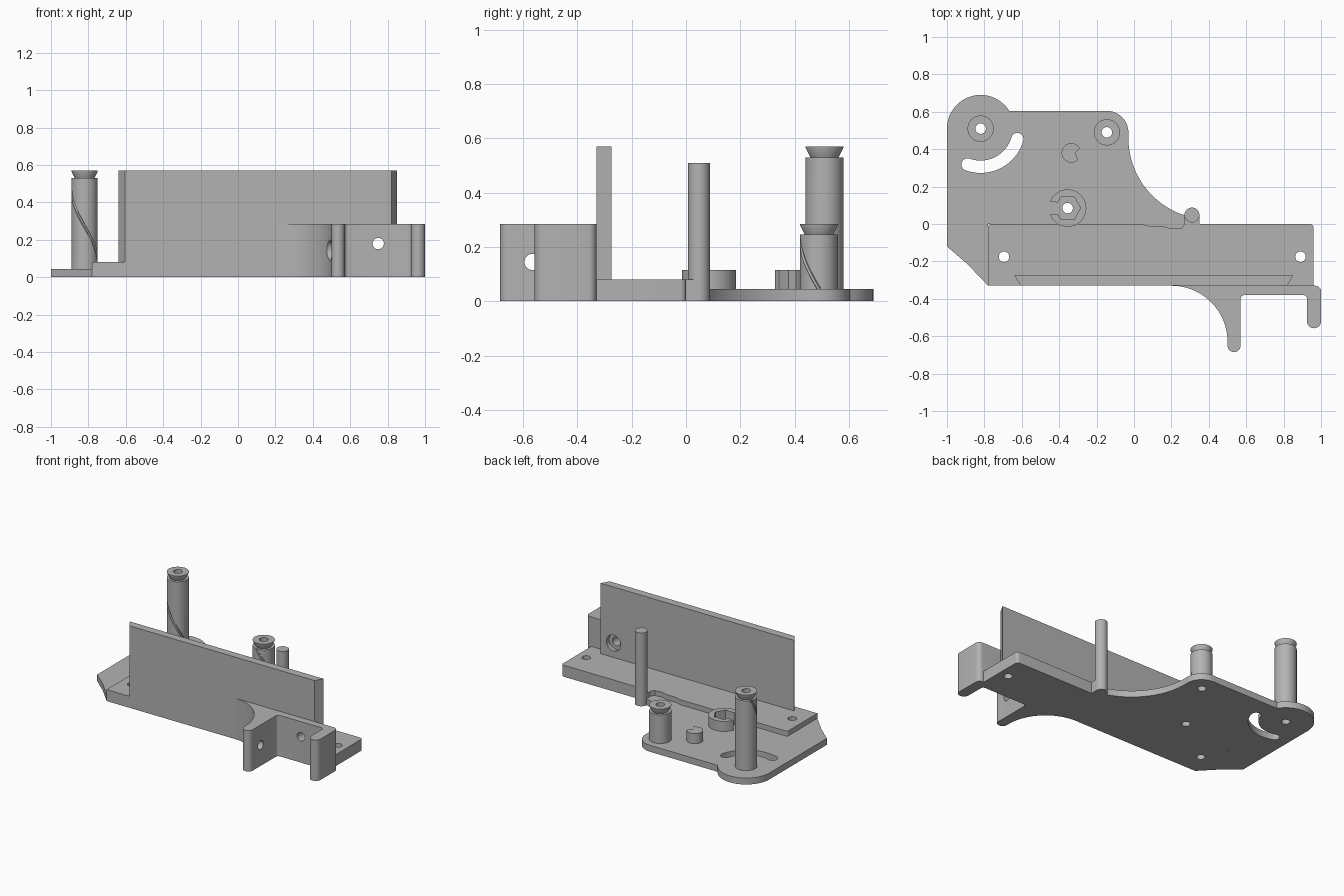
import bpy, bmesh, math
from mathutils import Matrix, Vector

cube = bpy.data.objects.get("Cube")
if cube:
    bpy.data.objects.remove(cube, do_unlink=True)

grey = bpy.data.materials.new("plain_grey")
grey.use_nodes = True
tone = (0.45, 0.45, 0.45, 1)
grey.diffuse_color = tone
grey.node_tree.nodes["Principled BSDF"].inputs["Base Color"].default_value = tone


def make(name, bm):
    bmesh.ops.remove_doubles(bm, verts=bm.verts, dist=1e-5)
    bmesh.ops.recalc_face_normals(bm, faces=bm.faces)
    mesh = bpy.data.meshes.new(name)
    bm.to_mesh(mesh)
    bm.free()
    mesh.materials.append(grey)
    ob = bpy.data.objects.new(name, mesh)
    bpy.context.collection.objects.link(ob)
    return ob


def arc(cx, cy, r, a0, a1, n=16):
    angles = [math.radians(a0 + (a1 - a0) * i / n) for i in range(n + 1)]
    return [(cx + r * math.cos(a), cy + r * math.sin(a)) for a in angles]


def prism(name, outline, z0, z1):
    bm = bmesh.new()
    low = [bm.verts.new((x, y, z0)) for x, y in outline]
    face = bm.faces.new(low)
    top = bmesh.ops.extrude_face_region(bm, geom=[face], use_keep_orig=True)
    moved = [g for g in top["geom"] if isinstance(g, bmesh.types.BMVert)]
    bmesh.ops.translate(bm, verts=moved, vec=(0, 0, z1 - z0))
    return make(name, bm)


def rod(start, end, r):
    """Cylinder between two points, used as a drill."""
    a, b = Vector(start), Vector(end)
    turn = (b - a).to_track_quat('Z', 'Y').to_matrix().to_4x4()
    bm = bmesh.new()
    bmesh.ops.create_cone(bm, cap_ends=True, segments=32, radius1=r, radius2=r,
                          depth=(b - a).length,
                          matrix=Matrix.Translation((a + b) / 2) @ turn)
    return make("drill", bm)


def lathe(name, profile, cx, cy, n=48):
    bm = bmesh.new()
    rings = [[bm.verts.new((x, y, z)) for x, y in arc(cx, cy, r, 0, 360, n)[:-1]]
             for r, z in profile]
    for a, b in zip(rings, rings[1:] + rings[:1]):
        for i in range(n):
            j = (i + 1) % n
            bm.faces.new((a[i], a[j], b[j], b[i]))
    return make(name, bm)


def select(ob):
    bpy.ops.object.select_all(action='DESELECT')
    ob.select_set(True)
    bpy.context.view_layer.objects.active = ob


def cut(ob, *cutters):
    for c in cutters:
        c.hide_render = True
        select(ob)
        mod = ob.modifiers.new("cut", 'BOOLEAN')
        mod.operation = 'DIFFERENCE'
        mod.solver = 'EXACT'
        mod.object = c
        bpy.ops.object.modifier_apply(modifier=mod.name)
        bpy.data.objects.remove(c, do_unlink=True)


def smooth(ob):
    select(ob)
    bpy.ops.object.shade_smooth_by_angle(angle=math.radians(30))


def drill_down(x, y, r=0.028):
    return rod((x, y, -0.1), (x, y, 0.3), r)


TALL, SHORT, HEX = (-0.82, 0.51), (-0.145, 0.49), (-0.355, 0.085)
PLATE, BAR, WALL, BRACKET = 0.045, 0.08, 0.57, 0.285

# Wavy recess shared by the plate and the bar, from right to left
recess = [(0.27, 0), (0.255, -0.022), (0.2, -0.025), (0.16, -0.013),
          (0.09, -0.013), (0.04, 0)]

# Base plate with rounded lobes and a sweeping concave edge
outline = ([(-1, -0.12), (-0.89, -0.215), (-0.78, -0.33), (-0.78, 0)]
           + recess[::-1] + [(0.29, 0.045)]
           + arc(0.405, 0.46, 0.435, 250, 180, 28)
           + arc(*SHORT, 0.115, 0, 90)
           + arc(*TALL, 0.18, 32, 180, 32))
plate = prism("base_plate", outline, 0, PLATE)
slot = prism("slot", arc(*TALL, 0.237, -110, -16, 24)
             + arc(-0.624, 0.454, 0.033, -16, 164)[1:-1]
             + arc(*TALL, 0.171, -16, -110, 24)
             + arc(-0.89, 0.318, 0.033, 70, 250)[1:-1], -0.1, 0.2)
cut(plate, slot, *[drill_down(*p) for p in (TALL, SHORT, HEX)])

# Thick mounting bar
bar_outline = ([(-0.78, -0.33), (0.96, -0.33)] + arc(0.94, -0.02, 0.02, 0, 90, 6)
               + recess + arc(-0.76, -0.02, 0.02, 90, 180, 6))
bar = prism("mounting_bar", bar_outline, 0, BAR)
cut(bar, drill_down(-0.695, -0.175), drill_down(0.89, -0.175))

# Upright wall with slanted ends
wall = prism("upright_wall", [(-0.605, -0.33), (0.82, -0.33), (0.85, -0.275),
                              (-0.64, -0.275)], BAR, WALL)

# Front bracket with two fingers and a curved brace
bracket_outline = (arc(0.2, -0.63, 0.3, 90, 0, 28) + arc(0.535, -0.65, 0.035, 180, 360)
                   + arc(0.59, -0.4, 0.02, 180, 90, 6)
                   + arc(0.905, -0.4, 0.02, 90, 0, 6)
                   + arc(0.9625, -0.52, 0.0375, 180, 360)
                   + arc(0.97, -0.36, 0.03, 0, 90, 6))
bracket = prism("front_bracket", bracket_outline, 0, BRACKET)


def wall_drill():
    return rod((0.75, -0.5, 0.18), (0.75, -0.2, 0.18), 0.03)


cut(wall, wall_drill(), rod((0.75, -0.305, 0.18), (0.75, -0.2, 0.18), 0.055))
cut(bracket, wall_drill(), rod((0.4, -0.565, 0.145), (0.7, -0.565, 0.145), 0.03),
    rod((0.3, -0.565, 0.145), (0.53, -0.565, 0.145), 0.055))


# Hollow posts with flared caps and a spiral groove
def post(name, centre, top, a0, a1):
    neck = top - 0.04
    ob = lathe(name, [(0.028, PLATE), (0.07, PLATE), (0.07, neck), (0.052, neck),
                      (0.07, top - 0.004), (0.07, top), (0.028, top)], *centre)
    curve = bpy.data.curves.new("groove", 'CURVE')
    curve.dimensions = '3D'
    curve.bevel_depth = 0.008
    curve.bevel_resolution = 1
    curve.use_fill_caps = True
    line = curve.splines.new('POLY')
    path = arc(*centre, 0.07, a0, a1, 40)
    line.points.add(len(path) - 1)
    for i, (x, y) in enumerate(path):
        z = neck + (PLATE - neck) * i / 40
        line.points[i].co = (x, y, z, 1)
    helper = bpy.data.objects.new("groove", curve)
    bpy.context.collection.objects.link(helper)
    select(helper)
    bpy.ops.object.convert(target='MESH')
    cut(ob, bpy.context.view_layer.objects.active)
    return ob


tall_post = post("tall_post", TALL, 0.57, 150, 375)
short_post = post("short_post", SHORT, 0.285, -95, 0)

# Open ring with a hexagonal socket
ring = prism("hex_socket_ring", arc(*HEX, 0.1, 0, 360, 48)[:-1], PLATE, 0.115)
hx, hy = HEX
cut(ring, prism("hexagon", arc(*HEX, 0.07, 0, 360, 6)[:-1], 0, 0.2),
    prism("gap", [(hx - 0.15, hy - 0.04), (hx, hy - 0.025),
                  (hx, hy + 0.025), (hx - 0.15, hy + 0.04)], 0, 0.2))

# Small notched peg
peg = prism("notched_peg", arc(-0.335, 0.38, 0.052, 30, 315, 32) + [(-0.315, 0.378)],
            PLATE, 0.115)

# Guide pin on its foot
pin = prism("guide_pin", arc(0.31, 0.048, 0.04, 0, 360, 32)[:-1], 0, 0.51)
foot = prism("pin_foot", [(0.27, 0), (0.35, 0), (0.35, 0.048), (0.27, 0.048)], 0, BAR)

for part in (plate, bar, wall, bracket, tall_post, short_post, ring, peg, pin, foot):
    smooth(part)
